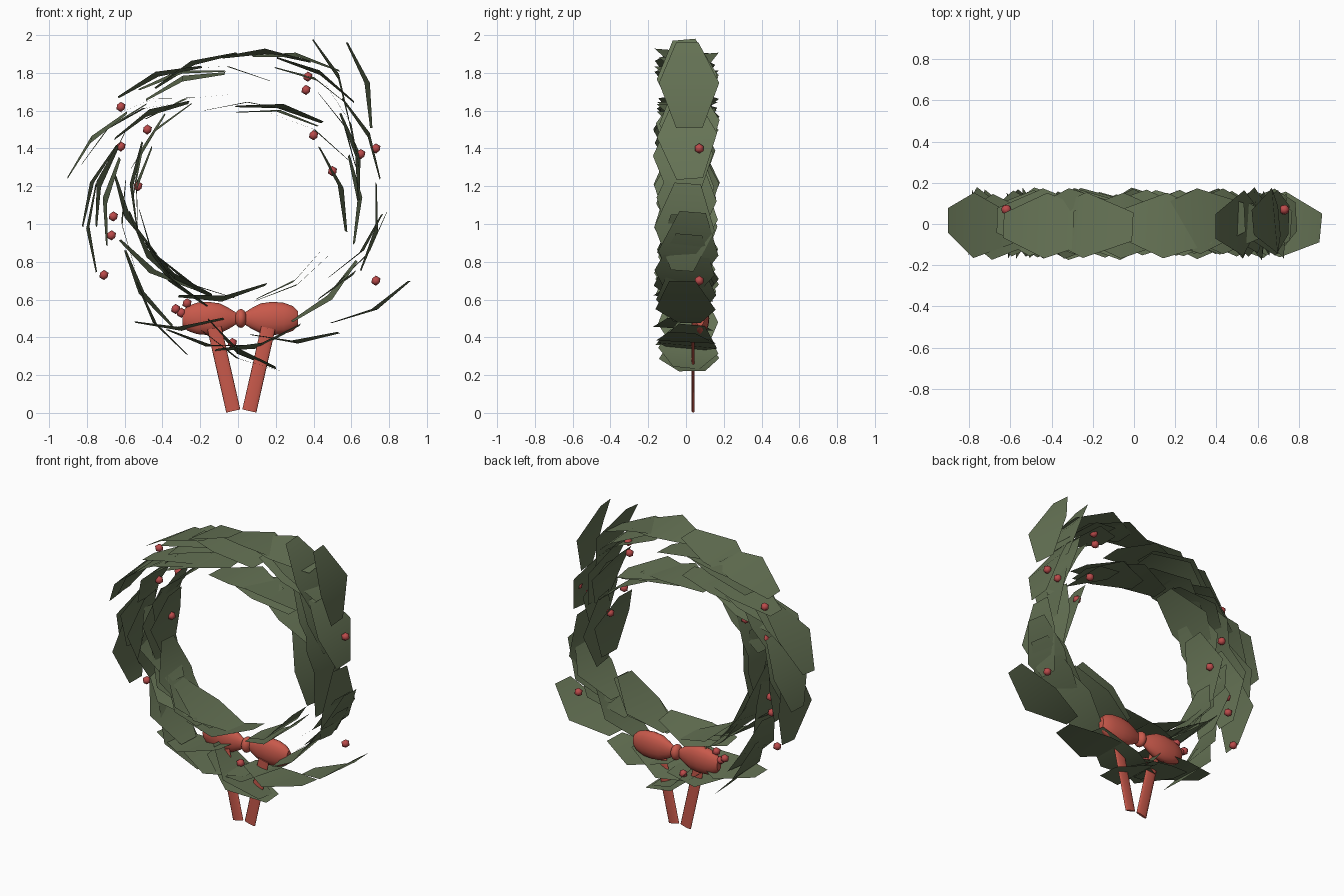
import bpy, bmesh, math, random
from mathutils import Vector, Matrix

if "Cube" in bpy.data.objects:
    bpy.data.objects.remove(bpy.data.objects["Cube"])

random.seed(4)
CENTRE = Vector((0, 0, 1.1))


def material(name, rgb):
    m = bpy.data.materials.new(name)
    m.diffuse_color = (*rgb, 1)
    m.use_nodes = True
    m.node_tree.nodes["Principled BSDF"].inputs["Base Color"].default_value = m.diffuse_color
    return m


GREEN = material("leaf_green", (0.13, 0.17, 0.09))
RED = material("ribbon_red", (0.58, 0.10, 0.07))
BERRY = material("berry_red", (0.50, 0.07, 0.07))


def finish(bm, name, mat, smooth=False):
    me = bpy.data.meshes.new(name)
    bm.to_mesh(me)
    bm.free()
    me.materials.append(mat)
    for p in me.polygons:
        p.use_smooth = smooth and len(p.vertices) < 12
    ob = bpy.data.objects.new(name, me)
    bpy.context.collection.objects.link(ob)
    return ob


# One bent hexagonal leaf: rows of (along, half width, bulge)
ROWS = [(-0.5, 0.06, -0.02), (0, 0.16, 0.025), (0.5, 0.07, -0.02)]


def add_leaf(bm, x, z, deg, length=0.47):
    a = math.radians(deg)
    c = Vector((x, random.uniform(-0.015, 0.018), z))
    d = Vector((math.cos(a), 0, math.sin(a)))
    n = Vector((-d.z, 0, d.x))
    if n.dot(c - CENTRE) < 0:
        n = -n
    side = Vector((0, 1, 0))
    rot = (Matrix.Rotation(math.radians(random.uniform(-6, 6)), 3, d)
           @ Matrix.Rotation(math.radians(random.uniform(-6, 6)), 3, n))
    rows = []
    for t, w, b in ROWS:
        mid = d * t * length + n * b
        rows.append([bm.verts.new(c + rot @ (mid + side * s * w)) for s in (-1, 1)])
    for r, q in zip(rows, rows[1:]):
        bm.faces.new((r[0], r[1], q[1], q[0]))


# Leaves placed as (x, z, slope in degrees)
LEAVES = [
    (-.23, 1.83, 23), (-.42, 1.77, 20), (-.30, 1.78, 12), (-.06, 1.81, -8),
    (.15, 1.89, -3), (.31, 1.87, -10), (.42, 1.78, -30), (.51, 1.77, -66),
    (.66, 1.74, -74), (.05, 1.62, 0), (.22, 1.60, -10), (.39, 1.48, -31),
    (-.27, 1.64, 16), (-.44, 1.64, 12), (-.49, 1.59, 19), (-.76, 1.43, 48),
    (-.67, 1.49, 43), (-.57, 1.49, 54), (-.75, 1.21, 67), (-.42, 1.48, 47),
    (-.49, 1.37, 69), (-.68, 1.12, 82), (-.54, 1.20, 87), (-.77, .98, 90),
    (-.59, 1.0, -84), (-.56, 1.04, -62), (-.46, .86, -56), (-.44, .77, -33),
    (-.49, .65, -58), (-.42, .49, -55), (-.34, .72, -46), (-.23, .70, -28),
    (-.31, .47, 2), (-.15, .38, -10), (.01, .31, -27), (-.08, .63, 8),
    (.11, .38, 17), (.30, .40, 1), (.30, .70, 32), (.47, .63, 43),
    (.60, .76, 47), (.71, .57, 28), (.67, .86, 55), (.71, .98, 80),
    (.52, 1.19, -72), (.61, 1.36, -78), (.57, 1.53, -68), (.67, 1.46, -65),
    (.62, 1.13, -87),
]
bm = bmesh.new()
for leaf in LEAVES:
    add_leaf(bm, *leaf)
# Companion leaves just inside every fourth leaf, to thicken the ring
for x, z, deg in LEAVES[2::4]:
    add_leaf(bm, x * 0.95, 1.1 + (z - 1.1) * 0.95, deg + random.uniform(-9, 9), 0.44)
finish(bm, "wreath_leaves", GREEN, True)

# Berries on the back side of the ring
BERRIES = [(-.62, 1.62), (-.48, 1.5), (-.62, 1.41), (-.53, 1.2), (-.66, 1.04),
           (-.67, .94), (-.71, .73), (-.27, .58), (-.33, .55), (-.30, .53),
           (-.03, .37), (.37, 1.78), (.36, 1.71), (.40, 1.47), (.50, 1.28),
           (.65, 1.37), (.73, 1.40), (.73, .70)]
bm = bmesh.new()
for x, z in BERRIES:
    bmesh.ops.create_icosphere(bm, subdivisions=1, radius=0.027,
                               matrix=Matrix.Translation((x, 0.07, z)))
finish(bm, "berries", BERRY, True)

# Puffy bow loops: oval sections along x
PROFILE = [(0.02, 0.03), (0.06, 0.055), (0.11, 0.08), (0.17, 0.088),
           (0.23, 0.083), (0.28, 0.065), (0.305, 0.04)]
for name, s in (("bow_loop_left", -1), ("bow_loop_right", 1)):
    bm = bmesh.new()
    rings = []
    for x, r in PROFILE:
        rings.append([bm.verts.new((0.012 + s * x, 0.075 + 0.55 * r * math.cos(k * math.tau / 16),
                                    0.5 + r * math.sin(k * math.tau / 16))) for k in range(16)])
    for p, q in zip(rings, rings[1:]):
        for k in range(16):
            j = (k + 1) % 16
            bm.faces.new((p[k], p[j], q[j], q[k]))
    bm.faces.new(rings[0])
    bm.faces.new(rings[-1])
    bmesh.ops.recalc_face_normals(bm, faces=bm.faces)
    finish(bm, name, RED, True)

# Bow knot
bm = bmesh.new()
bmesh.ops.create_uvsphere(bm, u_segments=16, v_segments=10, radius=1,
                          matrix=Matrix.Translation((0.015, 0.075, 0.5))
                          @ Matrix.Diagonal((0.032, 0.045, 0.05, 1)))
finish(bm, "bow_knot", RED, True)

# Ribbon tails: flattened tubes converging downward
for name, bottom, top in (("ribbon_tail_left", (-0.025, 0.01), (-0.125, 0.45)),
                          ("ribbon_tail_right", (0.06, 0.01), (0.16, 0.45))):
    b = Vector((bottom[0], 0.038, bottom[1]))
    t = Vector((top[0], 0.038, top[1]))
    tilt = math.atan2(t.x - b.x, t.z - b.z)
    bm = bmesh.new()
    bmesh.ops.create_cone(bm, cap_ends=True, segments=12, radius1=1, radius2=1, depth=1,
                          matrix=Matrix.Translation((b + t) / 2) @ Matrix.Rotation(tilt, 4, 'Y')
                          @ Matrix.Diagonal((0.038, 0.008, (t - b).length, 1)))
    finish(bm, name, RED, True)
